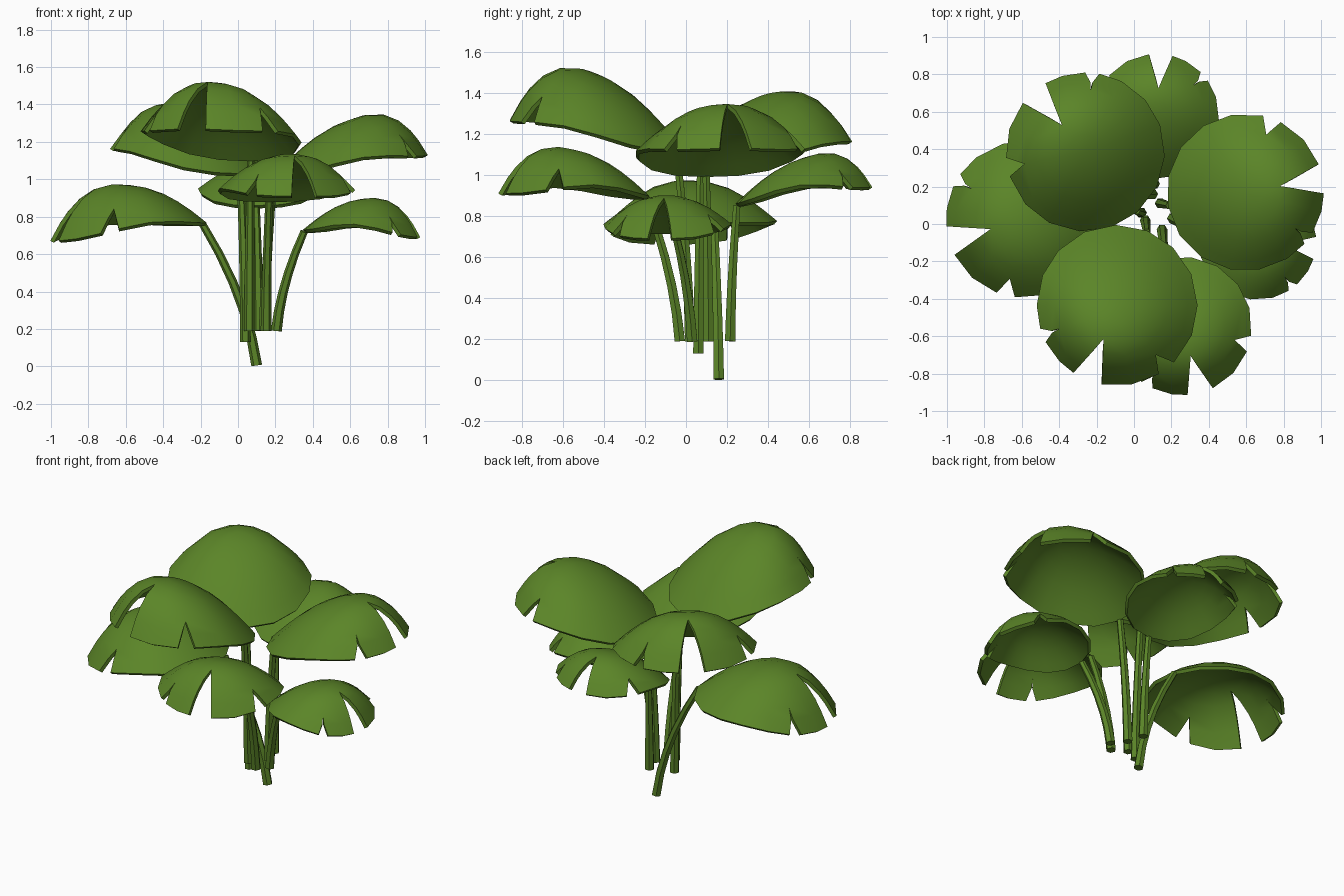
import bpy, bmesh, math
from mathutils import Vector

if "Cube" in bpy.data.objects:
    bpy.data.objects.remove(bpy.data.objects["Cube"])

green = bpy.data.materials.new("leaf_green")
green.diffuse_color = (0.105, 0.235, 0.021, 1)
green.use_nodes = True
green.node_tree.nodes["Principled BSDF"].inputs["Base Color"].default_value = green.diffuse_color

# Notches in every leaf: (angle in degrees, apex radius, half width at the rim)
NOTCHES = [(0, .45, .19), (60, .78, .12), (-46, .86, .09)]
PLAIN = [32, 90, 112, 135, 158, 180, 203, 226, 249, 270, 292, 336]
RINGS = [.22, .45, .63, .78, .88, 1]
THICK = .022


def finish(name, bm):
    bmesh.ops.recalc_face_normals(bm, faces=bm.faces)
    me = bpy.data.meshes.new(name)
    bm.to_mesh(me)
    bm.free()
    me.materials.append(green)
    ob = bpy.data.objects.new(name, me)
    bpy.context.collection.objects.link(ob)
    bpy.ops.object.select_all(action='DESELECT')
    ob.select_set(True)
    bpy.context.view_layer.objects.active = ob
    bpy.ops.object.shade_smooth_by_angle(angle=math.radians(35))
    return ob


# Columns of the leaf grid: (angle, side of the notch, apex, half width)
COLS = [(math.radians(a), 0, 1, 0) for a in PLAIN]
for a, ap, w in NOTCHES:
    COLS += [(math.radians(a % 360), s, ap, w) for s in (-1, 1)]
COLS.sort(key=lambda c: (c[0], c[1]))


def leaf(name, cx, cy, R, heading, z_in, z_out, H):
    """Domed leaf, notched on its outer side and tilted from z_in to z_out."""
    bm = bmesh.new()
    h = math.radians(heading)

    def pt(r, a):
        u, v = r * math.cos(a), r * math.sin(a)
        z = (z_in + z_out) / 2 + u * (z_out - z_in) / 2 + H * (1 - r ** 2.4) * (1 + .35 * u)
        z += .005 + .015 * r * r + .05 * v ** 4
        return bm.verts.new((cx + R * r * math.cos(a + h), cy + R * r * math.sin(a + h), z))

    # upper skin
    n = len(COLS)
    tip = pt(0, 0)
    prev = None
    for r in RINGS:
        ring = [pt(r, a + s * w * max(0, r - ap) / max(1e-6, 1 - ap) / r) for a, s, ap, w in COLS]
        for i in range(n):
            j = (i + 1) % n
            if COLS[i][1] == -1:            # open notch
                continue
            if prev:
                bm.faces.new((prev[i], ring[i], ring[j], prev[j]))
            else:
                bm.faces.new((tip, ring[i], ring[j]))
        prev = ring
    bmesh.ops.remove_doubles(bm, verts=bm.verts, dist=1e-5)
    bmesh.ops.recalc_face_normals(bm, faces=bm.faces)
    bm.normal_update()

    # lower skin and rim
    top_faces = list(bm.faces)
    border = [tuple(e.verts) for e in bm.edges if e.is_boundary]
    low = {}
    for v in list(bm.verts):
        nz = v.normal if v.normal.z > 0 else -v.normal
        low[v] = bm.verts.new(v.co - THICK * nz)
    for f in top_faces:
        bm.faces.new([low[v] for v in reversed(f.verts)])
    for p, q in border:
        bm.faces.new((p, q, low[q], low[p]))
    finish(name, bm)


def stem(name, base, top):
    """Six-sided stalk, upright at the base and leaning outward above."""
    a, c = Vector(base), Vector(top)
    b = Vector((a.x + .17 * (c.x - a.x), a.y + .17 * (c.y - a.y), a.z + .48 * (c.z - a.z)))
    bm = bmesh.new()
    prev = None
    for k in range(6):
        t = k / 5
        p = a * (1 - t) ** 2 + b * 2 * t * (1 - t) + c * t * t
        d = ((b - a) * (1 - t) + (c - b) * t).normalized()
        x = Vector((0, 1, 0)).cross(d).normalized()
        y = d.cross(x)
        r = .029 - .009 * t
        ring = [bm.verts.new(p + r * (x * math.cos(i * math.pi / 3) + y * math.sin(i * math.pi / 3)))
                for i in range(6)]
        if prev:
            for i in range(6):
                j = (i + 1) % 6
                bm.faces.new((prev[i], prev[j], ring[j], ring[i]))
        else:
            bm.faces.new(ring)
        prev = ring
    bm.faces.new(prev)
    finish(name, bm)


# name, centre x, y, radius, heading, inner z, outer z, dome height, stem base
PLANTS = [
    ("front_top", -.09, -.435, .43, 248, 1.09, 1.25, .31, (.06, .02, .19)),
    ("back_left", -.26, .385, .425, 131, 1.01, 1.15, .29, (.04, .06, .13)),
    ("right_upper", .595, .17, .42, 10, .985, 1.11, .265, (.14, .11, .19)),
    ("left_lower", -.585, .025, .42, 196, .75, .65, .265, (.10, .16, .005)),
    ("back_lower", .12, .575, .335, 86, .84, .92, .2, (.11, .215, .19)),
    ("front_lower", .26, -.545, .37, 285, .875, .89, .235, (.15, -.03, .19)),
    ("right_lower", .66, -.09, .315, -7, .71, .67, .2, (.205, .03, .19)),
]
for name, cx, cy, R, hd, zi, zo, H, base in PLANTS:
    leaf(name + "_leaf", cx, cy, R, hd, zi, zo, H)
    h = math.radians(hd)
    stem(name + "_stem", base, (cx - .98 * R * math.cos(h), cy - .98 * R * math.sin(h), zi + .01))
